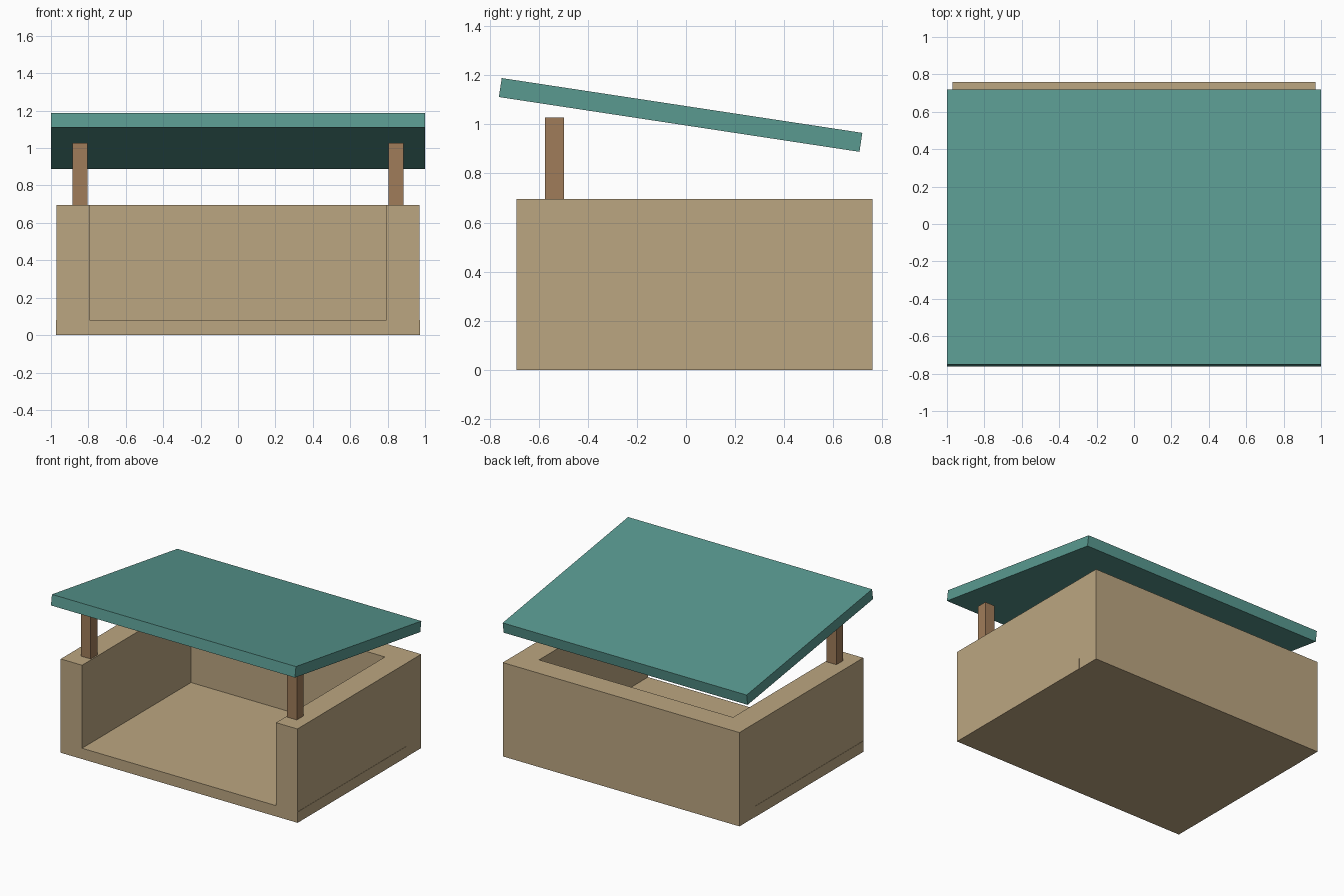
import bpy, bmesh, math

if "Cube" in bpy.data.objects:
    bpy.data.objects.remove(bpy.data.objects["Cube"])

def material(name, rgb):
    m = bpy.data.materials.new(name)
    m.diffuse_color = (*rgb, 1)
    m.use_nodes = True
    m.node_tree.nodes["Principled BSDF"].inputs["Base Color"].default_value = m.diffuse_color
    return m

TAN = material("tan", (0.50, 0.38, 0.22))
BROWN = material("brown", (0.35, 0.20, 0.10))
TEAL = material("teal", (0.10, 0.32, 0.28))

def prism(name, outline, z0, z1, mat):
    """Extrude a flat xy outline from z0 up to z1."""
    bm = bmesh.new()
    face = bm.faces.new([bm.verts.new((x, y, z0)) for x, y in outline])
    ext = bmesh.ops.extrude_face_region(bm, geom=[face])
    top = [v for v in ext["geom"] if isinstance(v, bmesh.types.BMVert)]
    bmesh.ops.translate(bm, verts=top, vec=(0, 0, z1 - z0))
    bmesh.ops.recalc_face_normals(bm, faces=bm.faces)
    mesh = bpy.data.meshes.new(name)
    bm.to_mesh(mesh)
    bm.free()
    mesh.materials.append(mat)
    ob = bpy.data.objects.new(name, mesh)
    bpy.context.collection.objects.link(ob)
    return ob

def rect(x0, x1, y0, y1):
    return [(x0, y0), (x1, y0), (x1, y1), (x0, y1)]

# Floor slab, a hair wider than the side walls
prism("floor", rect(-0.972, 0.972, -0.69, 0.585), 0, 0.08, TAN)

# U-shaped side and back walls, open at the front
half = [(0.795, 0.585), (0.795, -0.69), (0.97, -0.69), (0.97, 0.76)]
prism("walls", half + [(-x, y) for x, y in reversed(half)], 0, 0.695, TAN)

# Front posts running down through the walls to the ground
for side, s in (("left", -1), ("right", 1)):
    x0, x1 = sorted((s * 0.805, s * 0.885))
    prism(side + "_front_post", rect(x0, x1, -0.575, -0.497), 0, 1.028, BROWN)

# Sloping roof slab, high at the front
roof = prism("roof", rect(-1, 1, -0.7425, 0.7425), -0.039, 0.039, TEAL)
roof.location = (0, -0.022, 1.038)
roof.rotation_euler.x = math.radians(-8.64)
